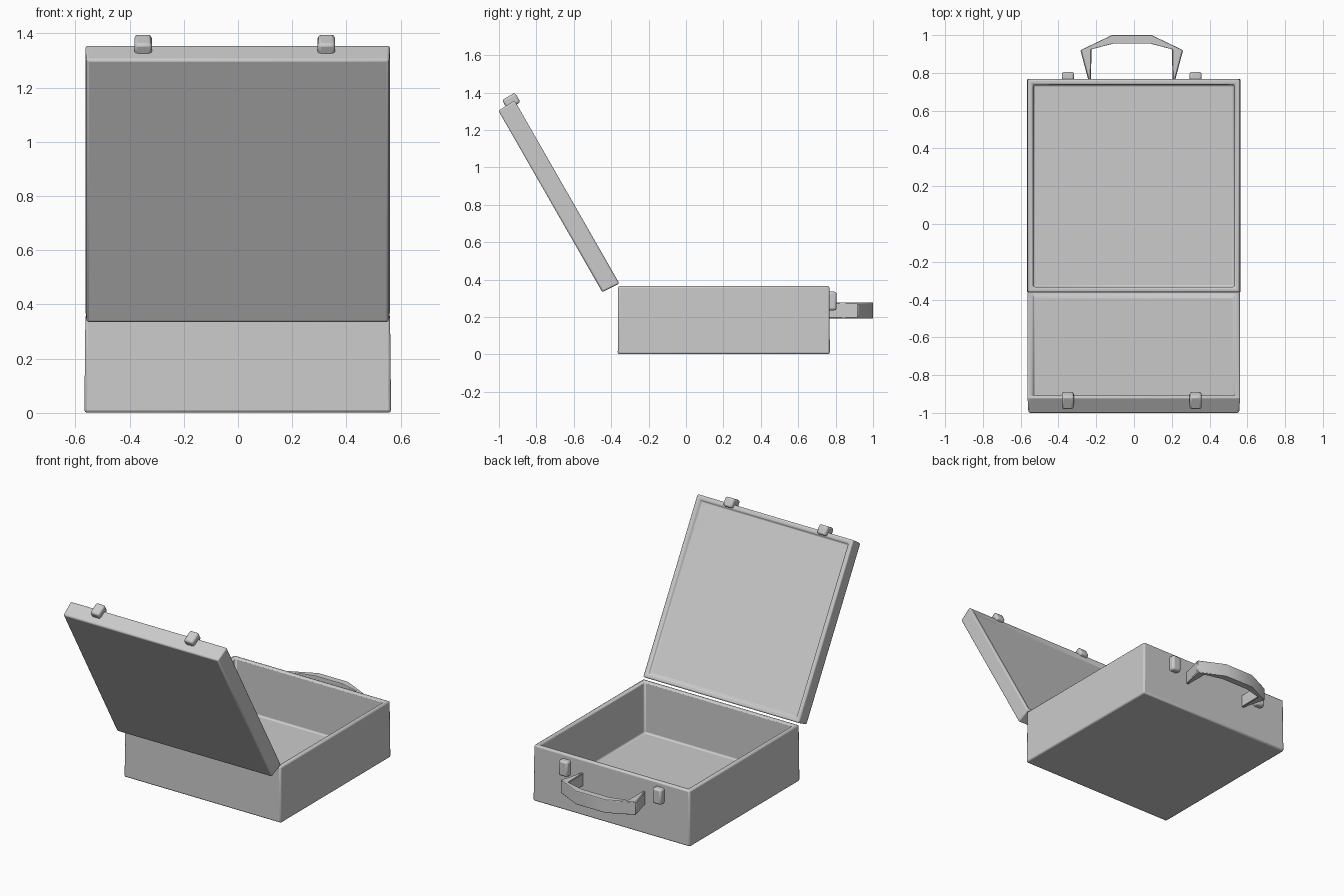
import bpy, bmesh
from math import radians
from mathutils import Matrix

if "Cube" in bpy.data.objects:
    bpy.data.objects.remove(bpy.data.objects["Cube"])

LID = Matrix.Translation((-0.001, -0.725, 0.8175)) @ Matrix.Rotation(radians(-60.2), 4, 'X')
CX = -0.012  # small sideways offset of the fittings


def finish(name, bm, matrix=Matrix(), bevel=0.01, segments=2):
    bmesh.ops.recalc_face_normals(bm, faces=bm.faces[:])
    me = bpy.data.meshes.new(name)
    bm.to_mesh(me)
    bm.free()
    ob = bpy.data.objects.new(name, me)
    bpy.context.collection.objects.link(ob)
    ob.matrix_world = matrix
    mod = ob.modifiers.new("soft_edges", 'BEVEL')
    mod.width, mod.segments = bevel, segments
    mod.limit_method, mod.angle_limit = 'ANGLE', radians(30)
    bpy.ops.object.select_all(action='DESELECT')
    ob.select_set(True)
    bpy.context.view_layer.objects.active = ob
    bpy.ops.object.shade_smooth_by_angle(angle=radians(35))
    return ob


# join successive four-point rings into a closed solid
def loft(bm, rings):
    for a, b in zip(rings, rings[1:]):
        for i in range(4):
            j = (i + 1) % 4
            bm.faces.new((a[i], a[j], b[j], b[i]))
    bm.faces.new(rings[0])
    bm.faces.new(rings[-1])


# open box: closed outer bottom, walls, rim and inner floor
def tray(name, bottom, top, height, wall, floor, matrix):
    bm = bmesh.new()
    inner = (top[0] - wall, top[1] - wall)
    levels = ((bottom, 0), (top, height), (inner, height), (inner, floor))
    loft(bm, [[bm.verts.new((sx * hx, sy * hy, z))
               for sx, sy in ((-1, -1), (1, -1), (1, 1), (-1, 1))]
              for (hx, hy), z in levels])
    return finish(name, bm, matrix, 0.01)


def block(name, lo, hi, matrix=Matrix()):
    bm = bmesh.new()
    bmesh.ops.create_cube(bm, size=1)
    for v in bm.verts:
        v.co = [(l + h) / 2 + c * (h - l) for c, l, h in zip(v.co, lo, hi)]
    return finish(name, bm, matrix, 0.012)


# case base and open lid
tray("case_base", (0.566, 0.567), (0.562, 0.565), 0.364, 0.03, 0.03,
     Matrix.Translation((-0.001, 0.202, 0.001)))
tray("case_lid", (0.558, 0.559), (0.563, 0.564), 0.102, 0.03, 0.084, LID)

# latch halves on base and lid
for side, s in (("left", -1), ("right", 1)):
    x = CX + s * 0.338
    block(f"base_latch_{side}", (x - 0.032, 0.745, 0.235), (x + 0.032, 0.805, 0.335))
    block(f"lid_latch_{side}", (x - 0.031, -0.599, 0.045), (x + 0.033, -0.54, 0.125), LID)

# handle: half outline mirrored, swept as four-point sections
outer = [(0.228, 0.755), (0.272, 0.92), (0.105, 1.0)]
inner = [(0.216, 0.755), (0.213, 0.925), (0.098, 0.955)]
pairs = list(zip(outer, inner))
pairs += [((-o[0], o[1]), (-i[0], i[1])) for o, i in reversed(pairs)]
bm = bmesh.new()
loft(bm, [[bm.verts.new((CX + x, y, z)) for (x, y), z in
           ((o, 0.192), (o, 0.277), (i, 0.277), (i, 0.192))] for o, i in pairs])
finish("handle", bm, bevel=0.004, segments=1)
